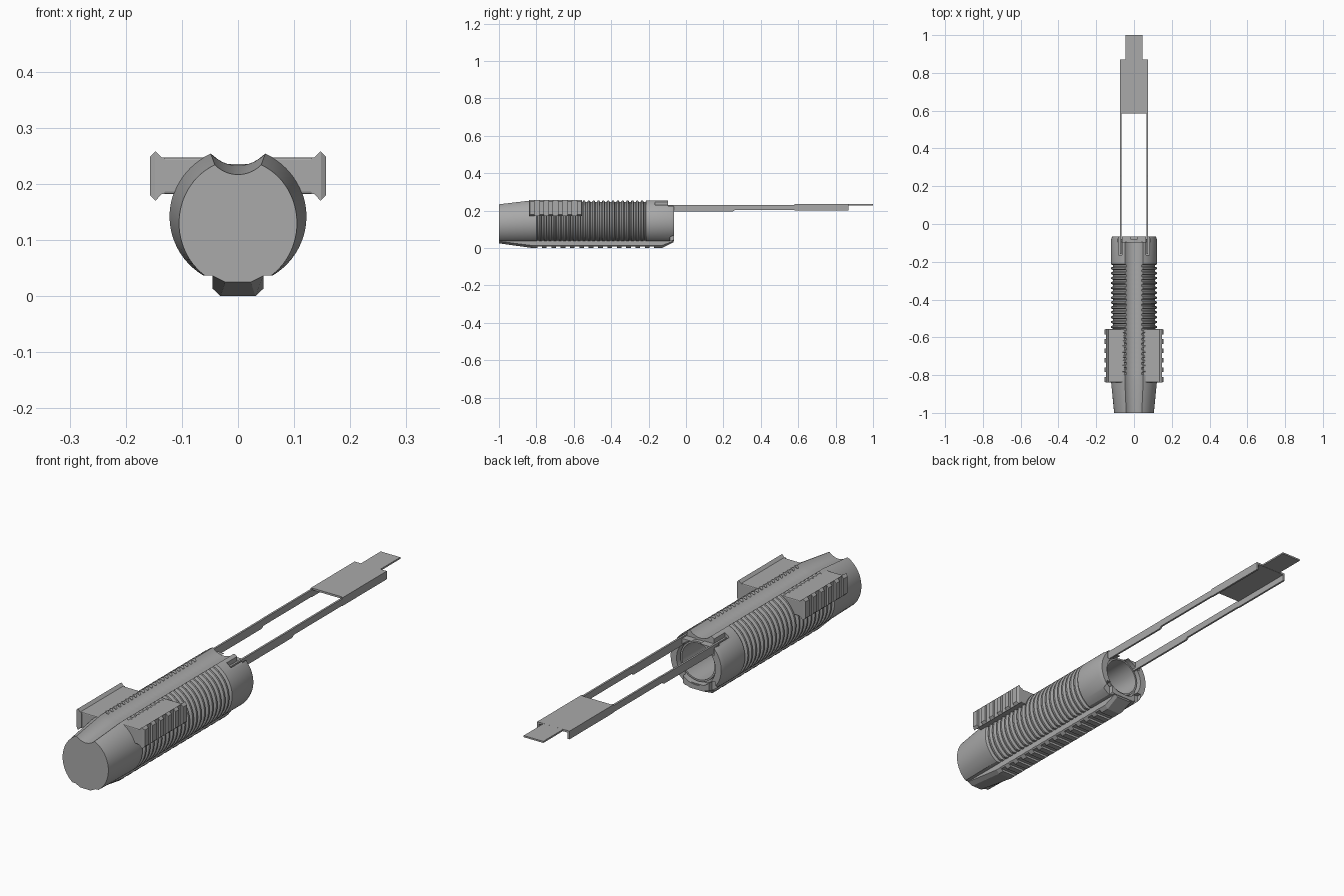
import bpy, bmesh, math
from mathutils import Matrix

cube = bpy.data.objects.get("Cube")
if cube:
    bpy.data.objects.remove(cube, do_unlink=True)

grey = bpy.data.materials.new("satin grey")
grey.use_nodes = True
grey.diffuse_color = (0.4, 0.4, 0.4, 1)
grey.node_tree.nodes["Principled BSDF"].inputs["Base Color"].default_value = (0.4, 0.4, 0.4, 1)


def finish(name, bm):
    bmesh.ops.recalc_face_normals(bm, faces=bm.faces)
    mesh = bpy.data.meshes.new(name)
    bm.to_mesh(mesh)
    bm.free()
    obj = bpy.data.objects.new(name, mesh)
    bpy.context.collection.objects.link(obj)
    mesh.materials.append(grey)
    return obj


def loft(name, sections):
    """Skin a list of (y, [(x, z), ...]) cross-sections and cap both ends."""
    bm = bmesh.new()
    rings = [[bm.verts.new((x, y, z)) for x, z in pts] for y, pts in sections]
    for a, b in zip(rings, rings[1:]):
        for i in range(len(a)):
            j = (i + 1) % len(a)
            bm.faces.new((a[i], a[j], b[j], b[i]))
    bm.faces.new(rings[0])
    bm.faces.new(rings[-1][::-1])
    return finish(name, bm)


def rect(x0, x1, z0, z1):
    return [(x0, z0), (x1, z0), (x1, z1), (x0, z1)]


def box(name, x0, x1, y0, y1, z0, z1):
    return loft(name, [(y0, rect(x0, x1, z0, z1)), (y1, rect(x0, x1, z0, z1))])


def cylinder(name, r, y0, y1, z):
    bm = bmesh.new()
    turn = Matrix.Translation((0, (y0 + y1) / 2, z)) @ Matrix.Rotation(math.pi / 2, 4, 'X')
    bmesh.ops.create_cone(bm, cap_ends=True, segments=64, radius1=r, radius2=r,
                          depth=y1 - y0, matrix=turn)
    return finish(name, bm)


def activate(obj):
    bpy.ops.object.select_all(action='DESELECT')
    obj.select_set(True)
    bpy.context.view_layer.objects.active = obj


def cut(obj, cutter):
    cutter.hide_render = True
    mod = obj.modifiers.new("cut", 'BOOLEAN')
    mod.operation, mod.solver, mod.object = 'DIFFERENCE', 'EXACT', cutter
    activate(obj)
    bpy.ops.object.modifier_apply(modifier=mod.name)
    bpy.data.objects.remove(cutter, do_unlink=True)


def smooth(obj):
    activate(obj)
    bpy.ops.object.shade_smooth_by_angle(angle=math.radians(28))


# Grip cross-section: round sides, flat underside, scooped channel on top
CZ, R, SCOOP, FLAT = 0.142, 0.122, 0.0655, 0.037


def grip_section(r, cz=CZ, scoop_z=0.298, wide=1.0):
    d = scoop_z - cz
    a = (d * d + r * r - SCOOP * SCOOP) / (2 * d)
    hx = math.sqrt(r * r - a * a)
    top = math.atan2(a, hx)
    low = math.asin((FLAT - cz) / r)
    half = [(r * math.cos(t), cz + r * math.sin(t))
            for t in (low + (top - low) * i / 24 for i in range(25))]
    sweep = math.asin(hx / SCOOP)
    scoop = [(SCOOP * math.sin(s), scoop_z - SCOOP * math.cos(s))
             for s in (sweep * (1 - i / 5) for i in range(1, 10))]
    pts = half + scoop + [(-x, z) for x, z in reversed(half)]
    return [(x * wide, z) for x, z in pts]


# Grip: tapered nose, ribbed middle, plain rear collar
full, valley = grip_section(R), grip_section(0.111)
sections = [(-1, grip_section(0.113, 0.13, 0.282, 0.93)), (-0.83, full)]
ribs, start, end = 23, -0.80, -0.205
pitch = (end - start) / ribs
for i in range(ribs):
    y = start + i * pitch
    sections += [(y, full), (y + pitch * 0.2, valley),
                 (y + pitch * 0.5, valley), (y + pitch * 0.7, full)]
sections += [(end, full), (-0.085, full), (-0.065, grip_section(0.116))]
grip = loft("ribbed_grip", sections)

# Hollow bore, recessed mouth, bar slots and rear notches
cut(grip, cylinder("bore_cutter", 0.077, -0.95, 0.1, CZ))
cut(grip, cylinder("mouth_cutter", 0.089, -0.095, 0.1, CZ - 0.003))
cut(grip, box("rear_step_cutter", -0.1, 0.1, -0.095, 0.1, 0.226, 0.3))
for s in (-1, 1):
    x0, x1 = sorted((s * 0.063, s * 0.083))
    cut(grip, box("slot_cutter", x0, x1, -0.165, 0.1, 0.193, 0.3))
    x0, x1 = sorted((s * 0.06, s * 0.09))
    cut(grip, box("notch_cutter", x0, x1, -0.085, 0.1, 0.03, 0.085))
smooth(grip)

# Inner sleeve lip inside the mouth
lip = cylinder("inner_sleeve", 0.082, -0.2, -0.08, CZ)
cut(lip, cylinder("sleeve_cutter", 0.075, -0.3, 0, CZ))
smooth(lip)


# Underside rail with cross slots and sloped ends
def under_section(bottom, edge, foot):
    half = [(0.045, 0.055), (0.045, edge), (foot, bottom)]
    return half + [(-x, z) for x, z in reversed(half)]


tooth, gap = under_section(0, 0.013, 0.031), under_section(0.009, 0.014, 0.04)
rail = [(-1, under_section(0.025, 0.036, 0.023)), (-0.82, tooth)]
for i in range(13):
    y = -0.795 + i * 0.05
    rail += [(y, tooth), (y, gap), (y + 0.025, gap), (y + 0.025, tooth)]
rail += [(-0.13, tooth), (-0.068, under_section(0.03, 0.037, 0.031))]
loft("underside_rail", rail)


# Side accessory rails on supporting arms
def side_section(s, outer):
    drop = 0.01 if outer > 0.15 else 0.001
    pts = [(0.13, 0.182), (0.136, 0.182), (0.147, 0.17), (outer, 0.17 + drop),
           (outer, 0.258 - drop), (0.147, 0.258), (0.136, 0.247), (0.13, 0.247)]
    return [(s * x, z) for x, z in pts]


for s, side in ((1, "left"), (-1, "right")):
    arm_pts = [(s * x, z) for x, z in ((0.137, 0.247), (0.05, 0.247), (0.06, 0.22),
                                       (0.09, 0.182), (0.137, 0.182))]
    arm = loft(side + "_rail_arm", [(-0.838, arm_pts), (-0.557, arm_pts)])
    bevel = arm.modifiers.new("soft edges", 'BEVEL')
    bevel.width, bevel.segments = 0.004, 2
    high, low = side_section(s, 0.157), side_section(s, 0.148)
    stations = [(-0.84, low), (-0.835, high)]
    for i in range(5):
        y = -0.81 + i * 0.05
        stations += [(y, high), (y, low), (y + 0.026, low), (y + 0.026, high)]
    stations += [(-0.56, high), (-0.555, low)]
    loft(side + "_side_rail", stations)

    # Long action bar
    deep = rect(s * 0.066, s * 0.074, 0.195, 0.23)
    slim = rect(s * 0.066, s * 0.074, 0.203, 0.231)
    flange = rect(s * 0.066, s * 0.074, 0.201, 0.235)
    loft(side + "_action_bar", [(-0.16, deep), (0.25, deep), (0.26, slim), (0.58, slim),
                                (0.58, flange), (0.87, flange)])

# Bridge plate joining the bars, with its tongue
box("bridge_plate", -0.07, 0.07, 0.585, 0.87, 0.227, 0.235)
box("plate_tongue", -0.045, 0.045, 0.865, 1.0, 0.228, 0.2348)
